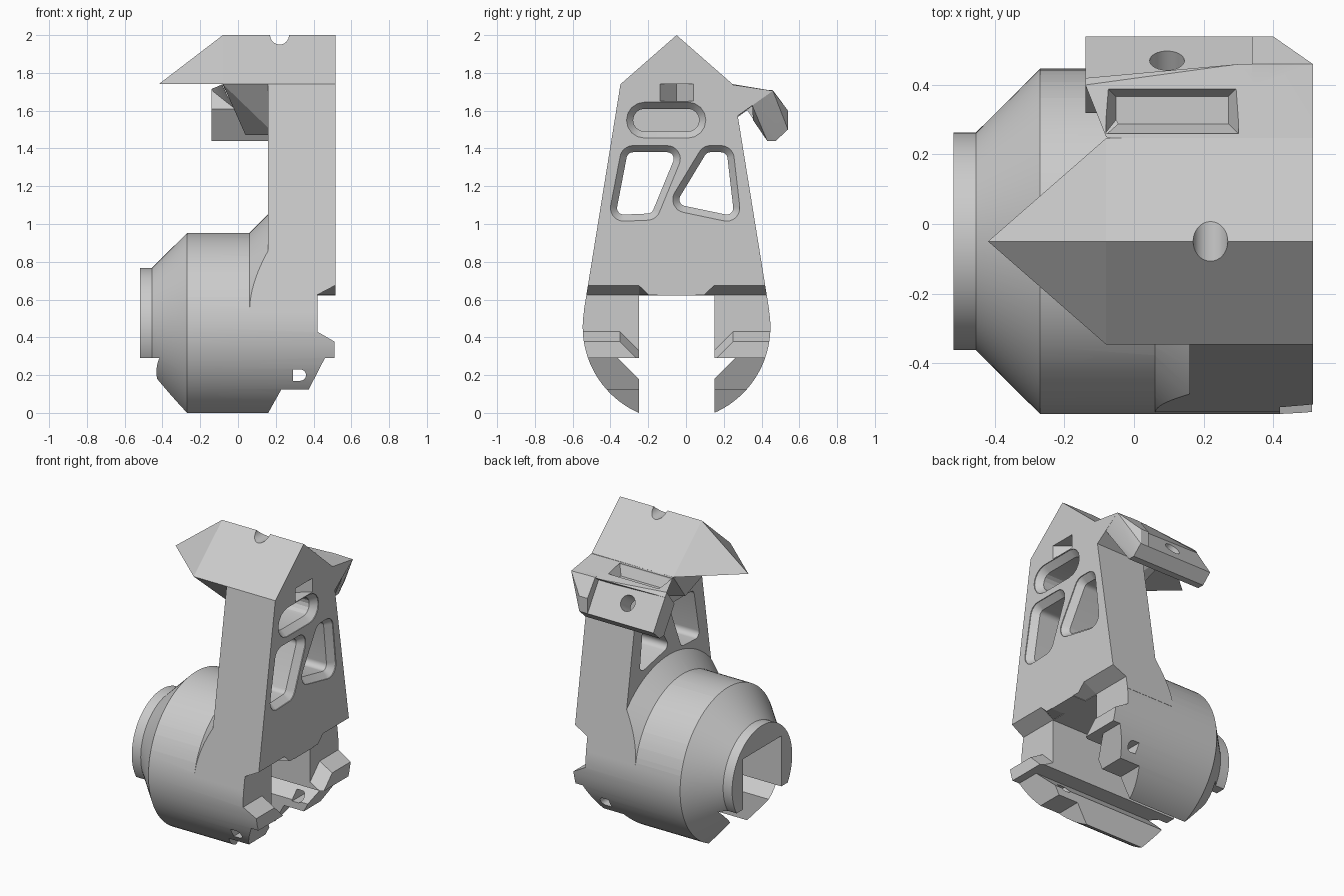
import bpy, bmesh
from math import sin, cos, pi, atan2
from mathutils import Vector

if "Cube" in bpy.data.objects:
    bpy.data.objects.remove(bpy.data.objects["Cube"])

CY, CZ = -0.05, 0.455      # axis of the round body
END = 0.515                # flat side of the plate


def finish(name, bm):
    bmesh.ops.recalc_face_normals(bm, faces=bm.faces)
    mesh = bpy.data.meshes.new(name)
    bm.to_mesh(mesh)
    bm.free()
    ob = bpy.data.objects.new(name, mesh)
    bpy.context.collection.objects.link(ob)
    return ob


def loft(name, sections):
    """Skin matching closed sections and cap both ends."""
    bm = bmesh.new()
    rings = [[bm.verts.new(p) for p in s] for s in sections]
    n = len(rings[0])
    for a, b in zip(rings, rings[1:]):
        for i in range(n):
            j = (i + 1) % n
            bm.faces.new((a[i], a[j], b[j], b[i]))
    bm.faces.new(rings[0])
    bm.faces.new(rings[-1])
    return finish(name, bm)


def hull(name, points):
    bm = bmesh.new()
    for p in points:
        bm.verts.new(p)
    res = bmesh.ops.convex_hull(bm, input=bm.verts)
    bmesh.ops.delete(bm, geom=[v for v in bm.verts if not v.link_faces], context='VERTS')
    bmesh.ops.dissolve_limit(bm, angle_limit=0.002, verts=bm.verts, edges=bm.edges)
    return finish(name, bm)


def at_x(x, profile):
    return [(x, CY + d, z) for d, z in profile]


def along_x(name, profile, a, b):
    return loft(name, [at_x(a, profile), at_x(b, profile)])


def along_y(name, profile, a=-1, b=1):
    return loft(name, [[(x, y, z) for x, z in profile] for y in (a, b)])


def circle(r, cx=0, cz=CZ, n=96):
    return [(cx + r * cos(2 * pi * i / n), cz + r * sin(2 * pi * i / n)) for i in range(n)]


def revolve(name, steps):
    return loft(name, [at_x(x, circle(r)) for x, r in steps])


def rounded(centres, r):
    """Outline swept by a disc of radius r around clockwise corner centres."""
    pts, n = [], len(centres)
    for i in range(n):
        p, c, q = (Vector(centres[k % n]) for k in (i - 1, i, i + 1))
        a = atan2((c - p).y, (c - p).x) + pi / 2
        b = atan2((q - c).y, (q - c).x) + pi / 2
        sweep = (a - b) % (2 * pi)
        pts += [(c.x + r * cos(a - sweep * k / 8), c.y + r * sin(a - sweep * k / 8))
                for k in range(9)]
    return pts


def boolean(ob, other, op):
    mod = ob.modifiers.new(op, 'BOOLEAN')
    mod.operation, mod.solver, mod.object = op, 'EXACT', other
    bpy.context.view_layer.update()
    dg = bpy.context.evaluated_depsgraph_get()
    mesh = bpy.data.meshes.new_from_object(ob.evaluated_get(dg))
    ob.modifiers.clear()
    ob.data = mesh
    bpy.data.objects.remove(other)


# Round body with cone and end collar
housing = revolve("mount_housing", [(-0.52, 0.313), (-0.455, 0.313), (-0.27, 0.497), (0.512, 0.497)])

# Tapered upright plate and the flare that joins it to the body
plate_outline = [(-0.491, 0.54), (0.491, 0.54), (0.297, 1.74), (0, 1.9), (-0.297, 1.74)]
flare = revolve("flare", [(0.04, 0.477), (0.16, 0.597), (0.3, 0.597)])
boolean(flare, along_x("flare_limit", plate_outline, 0, 0.28), 'INTERSECT')
plate = along_x("plate", plate_outline, 0.16, END)

# Roof with pointed overhang, and the inverted pyramid below it
sides = (CY - 0.297, CY + 0.297)
roof = hull("roof", [(-0.42, CY, 1.74), (-0.08, CY, 2), (END, CY, 2)]
            + [(x, y, 1.74) for x in (-0.08, END) for y in sides])
support = hull("support", [(x, y, 1.74) for x in (-0.08, 0.2) for y in sides]
               + [(0.1, CY, 1.8), (0.04, CY, 1.47), (0.2, CY - 0.1, 1.47), (0.2, CY + 0.1, 1.47)])

# Rear shelf, tilted block and its corner rib
shelf = hull("shelf", [(-0.08, 0.25, 1.74), (-0.14, 0.4, 1.715), (-0.14, 0.42, 1.69), (0.3, 0.46, 1.705),
                       (END, 0.46, 1.705), (END, 0.23, 1.74), (0.04, 0.28, 1.57), (END, 0.27, 1.57),
                       (0.2, 0.2, 1.735), (0.2, 0.2, 1.6)])
block = along_y("block", [(0, 0), (1, 0), (1, 1)])
bpy.data.objects.remove(block)
block_outline = [(0.4, 1.715), (0.54, 1.5), (0.475, 1.44), (0.43, 1.44), (0.32, 1.61)]
block = loft("block", [[(x, y, z) for y, z in block_outline] for x in (-0.14, 0.345)])
rib_outline = [(0.36, 1.715), (0.46, 1.708), (0.54, 1.6), (0.54, 1.5), (0.475, 1.44), (0.43, 1.44), (0.355, 1.55)]
rib = hull("rib", [(x, y, z) for x in (0.34, 0.4) for y, z in rib_outline]
           + [(END, 0.46, 1.705), (END, 0.35, 1.7), (END, 0.35, 1.63)])

for part in (plate, flare, roof, support, shelf, block, rib):
    boolean(housing, part, 'UNION')

cutters = []

# Bottom channel with a V groove in each wall
half = [(0.2, -0.3), (0.2, 0.18), (0.31, 0.29), (0.2, 0.29), (0.2, 0.622)]
cutters.append(along_x("channel", half + [(-d, z) for d, z in reversed(half)], -0.8, 0.8))

# Stepped underside at the open end
cutters.append(along_y("underside", [(0.06, -0.18), (0.16, 0), (0.23, 0.125), (0.375, 0.125),
                                     (0.46, 0.29), (0.7, 0.29), (0.7, -0.18)]))

# Cross grooves that leave a lug on each side
for s in (-1, 1):
    steps = [(0.1, 0.33, 0), (0.2, 0.33, 0.095), (0.3, 0.43, 0.095), (0.7, 0.43, 0.095)]
    cutters.append(loft("groove", [[(0.42, CY + s * d, b), (0.6, CY + s * d, b - 0.104),
                                    (0.6, CY + s * d, 0.625 + t), (0.42, CY + s * d, 0.625)]
                                   for d, b, t in steps]))

# D-shaped pin hole
arc = [(0.33 + 0.03 * cos(a), 0.2 + 0.03 * sin(a)) for a in (pi * (k / 12 - 0.5) for k in range(13))]
cutters.append(along_y("pin_hole", arc + [(0.29, 0.23), (0.29, 0.17)]))

# Chamfered windows and blind oval pocket in the plate
windows = [
    ([(-0.23, 1.345), (-0.05, 1.345), (-0.155, 1.09), (-0.28, 1.085)], 0.035, 0),
    ([(0.18, 1.345), (0.235, 1.345), (0.265, 1.085), (0.05, 1.13)], 0.035, 0),
    ([(-0.17, 1.55), (0.06, 1.55)], 0.06, 0.3),
]
for centres, r, depth in windows:
    inner, outer = rounded(centres, r), rounded(centres, r + 0.035)
    cutters.append(loft("window", [at_x(0.53, outer), at_x(0.51, outer),
                                   at_x(0.47, inner), at_x(depth, inner)]))

# V pocket above the oval, and round notch in the ridge
cutters.append(loft("v_pocket", [[(0.53, CY - 0.1, z), (0.53, CY + 0.1, z), (0.4, CY, z)]
                                 for z in (1.65, 1.74)]))
cutters.append(along_y("ridge_notch", circle(0.05, 0.22, 2.0, 32)))

# Tapered pocket in the shelf
cutters.append(loft("shelf_pocket", [[(-0.08 + g, 0.26 + g, z), (0.3 - g, 0.26 + g, z),
                                      (0.3 - g, 0.395 - g, z), (-0.08 + g, 0.395 - g, z)]
                                     for g, z in ((0, 1.78), (0, 1.73), (0.028, 1.67))]))

# Round hole square to the face of the tilted block
normal, up = Vector((0, 0.84, 0.55)), Vector((0, -0.55, 0.84))
centre = Vector((0.095, 0.47, 1.607))
cutters.append(loft("block_hole", [[centre + normal * t + Vector((x, 0, 0)) + up * z
                                    for x, z in circle(0.05, 0, 0, 32)] for t in (-0.14, 0.1)]))

for c in cutters:
    boolean(housing, c, 'DIFFERENCE')

# Single grey finish
grey = bpy.data.materials.new("plain_grey")
grey.use_nodes = True
grey.diffuse_color = (0.6, 0.6, 0.6, 1)
grey.node_tree.nodes["Principled BSDF"].inputs["Base Color"].default_value = (0.6, 0.6, 0.6, 1)
housing.data.materials.clear()
housing.data.materials.append(grey)
for poly in housing.data.polygons:
    poly.material_index = 0

bpy.ops.object.select_all(action='DESELECT')
housing.select_set(True)
bpy.context.view_layer.objects.active = housing
bpy.ops.object.shade_smooth_by_angle(angle=0.35)
